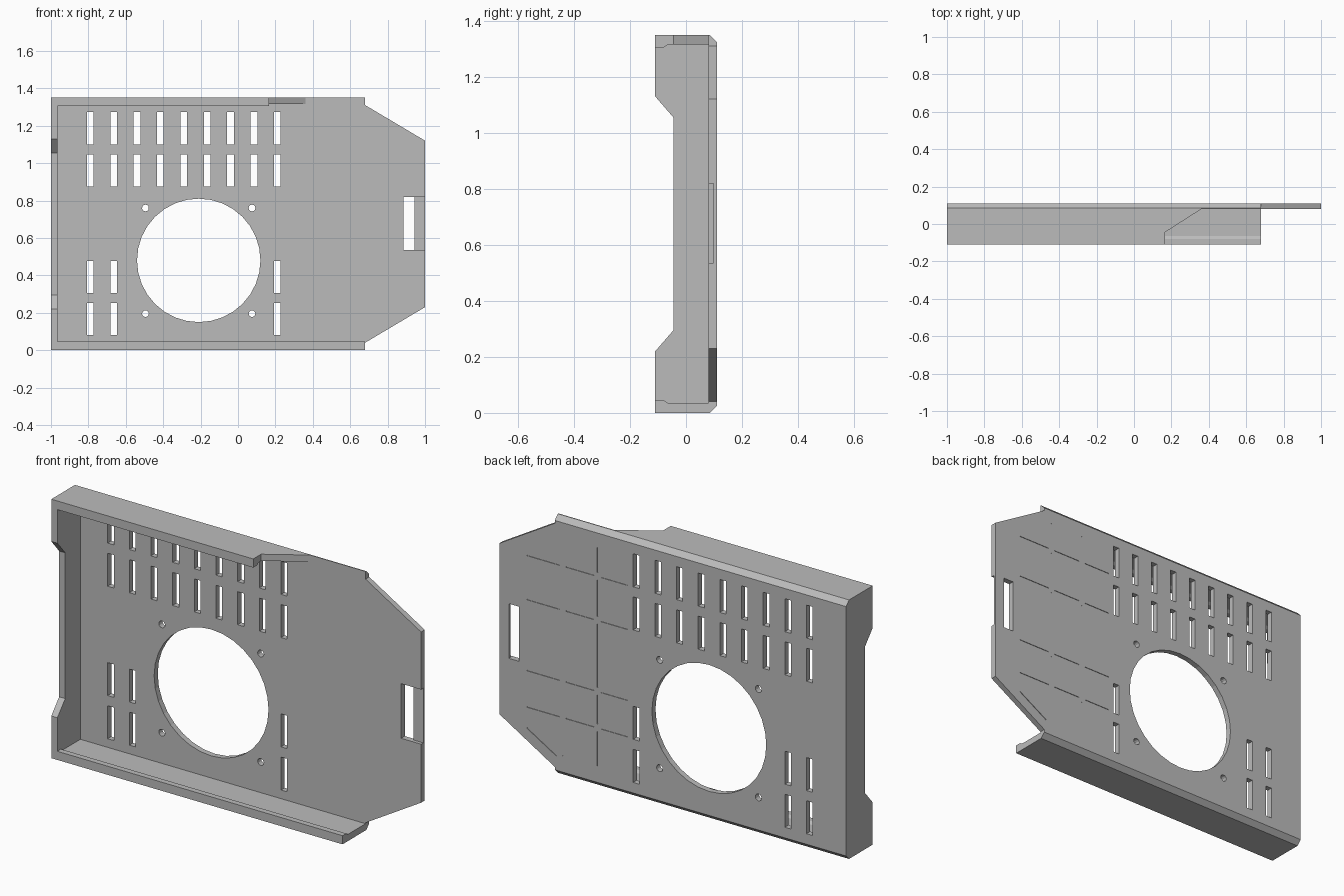
import bpy, bmesh, math
from mathutils import Vector

cube = bpy.data.objects.get("Cube")
if cube:
    bpy.data.objects.remove(cube, do_unlink=True)

grey = bpy.data.materials.new("light_grey_metal")
grey.use_nodes = True
grey.diffuse_color = (0.5, 0.5, 0.5, 1)
grey.node_tree.nodes["Principled BSDF"].inputs["Base Color"].default_value = (0.5, 0.5, 0.5, 1)

H = 1.35             # panel height
FRONT, BACK = 0.08, 0.11   # sheet faces
EDGE = 0.68          # end of the folded part


def prism(bm, outline, axis, a, b):
    """Extrude a 2D outline along an axis from a to b."""
    place = {"x": lambda p, d: (d, p[0], p[1]),
             "y": lambda p, d: (p[0], d, p[1]),
             "z": lambda p, d: (p[0], p[1], d)}[axis]
    lo = [bm.verts.new(place(p, a)) for p in outline]
    hi = [bm.verts.new(place(p, b)) for p in outline]
    n = len(outline)
    faces = [bm.faces.new(lo), bm.faces.new(hi)]
    for i in range(n):
        j = (i + 1) % n
        faces.append(bm.faces.new((lo[i], lo[j], hi[j], hi[i])))
    bmesh.ops.recalc_face_normals(bm, faces=faces)


def rect(x0, x1, z0, z1):
    return [(x0, z0), (x1, z0), (x1, z1), (x0, z1)]


def circle(cx, cz, r, n):
    return [(cx + r * math.cos(math.tau * i / n), cz + r * math.sin(math.tau * i / n))
            for i in range(n)]


def make(name, *prisms):
    bm = bmesh.new()
    for p in prisms:
        prism(bm, *p)
    mesh = bpy.data.meshes.new(name)
    bm.to_mesh(mesh)
    bm.free()
    mesh.materials.append(grey)
    ob = bpy.data.objects.new(name, mesh)
    bpy.context.collection.objects.link(ob)
    return ob


def combine(target, tool, operation):
    """Apply a boolean and drop the tool."""
    mod = target.modifiers.new(operation, "BOOLEAN")
    mod.object, mod.operation, mod.solver = tool, operation, "EXACT"
    bpy.context.view_layer.objects.active = target
    bpy.ops.object.modifier_apply(modifier=mod.name)
    bpy.data.objects.remove(tool, do_unlink=True)


def mirrored(half):
    """Complete a (y, z) half profile about mid height."""
    return half + [(y, H - z) for y, z in reversed(half)]


# Folded channel: back sheet, top and bottom flanges with thick lips
channel = mirrored([(FRONT, 0.035), (-0.065, 0.035), (-0.08, 0.045), (-0.11, 0.045),
                    (-0.11, 0), (0.085, 0), (BACK, 0.025)])
panel = make("mounting_panel", (channel, "x", -0.965, EDGE))

# Top flange is cut short with a slanted corner
combine(panel, make("flange_cutter", ([(0.165, -0.2), (0.165, -0.045), (0.36, FRONT),
                                       (0.8, FRONT), (0.8, -0.2)], "z", 1.2, 1.4)), "DIFFERENCE")

# Tapered nose and end wall with a stepped front edge
nose = [(EDGE, 0.04), (1, 0.23), (1, 1.12), (EDGE, 1.31)]
combine(panel, make("nose", (nose, "y", FRONT, BACK)), "UNION")
wall = mirrored([(-0.045, 0.295), (-0.11, 0.22), (-0.11, 0), (0.085, 0), (BACK, 0.025)])
combine(panel, make("end_wall", (wall, "x", -1, -0.965)), "UNION")

# Fan opening, screw holes, vent slots and latch window
through = [circle(-0.21, 0.48, 0.33, 32)]
through += [circle(x, z, 0.018, 12) for x in (-0.495, 0.075) for z in (0.195, 0.76)]
for col in range(9):
    x = -0.79 + col * 0.125
    rows = [0.875, 1.1]
    if col in (0, 1, 8):
        rows += [0.08, 0.305]
    through += [rect(x - 0.018, x + 0.018, z, z + 0.172) for z in rows]
through.append(rect(0.885, 0.945, 0.535, 0.82))
combine(panel, make("hole_cutter", *[(o, "y", 0.05, 0.15) for o in through]), "DIFFERENCE")
combine(panel, make("latch_cutter", (rect(0.92, 1.1, 0.535, 0.82), "y", 0.05, 0.098)),
        "DIFFERENCE")

# Fine score lines on the back
w = 0.002
levels = [0.09, 0.31, 0.5, 0.87, 1.1, 1.27]
lines = [rect(x0, x1, z - w, z + w) for z in levels[1:5]
         for x0, x1 in ((0.26, 0.414), (0.454, 0.614), (0.654, 0.84))]
lines += [rect(x - w, x + w, z0 + 0.02, z1 - 0.02) for x in (0.434, 0.634)
          for z0, z1 in zip(levels, levels[1:])]
lines.append([(0.67, 0.098), (0.84, 0.198), (0.84, 0.203), (0.67, 0.103)])
combine(panel, make("score_cutter", *[(o, "y", BACK - 0.003, 0.15) for o in lines]),
        "DIFFERENCE")

# Merge leftover seams between coplanar faces
bm = bmesh.new()
bm.from_mesh(panel.data)
bmesh.ops.remove_doubles(bm, verts=bm.verts, dist=0.0002)
bmesh.ops.dissolve_limit(bm, angle_limit=0.01, verts=bm.verts, edges=bm.edges)
bm.to_mesh(panel.data)
bm.free()
